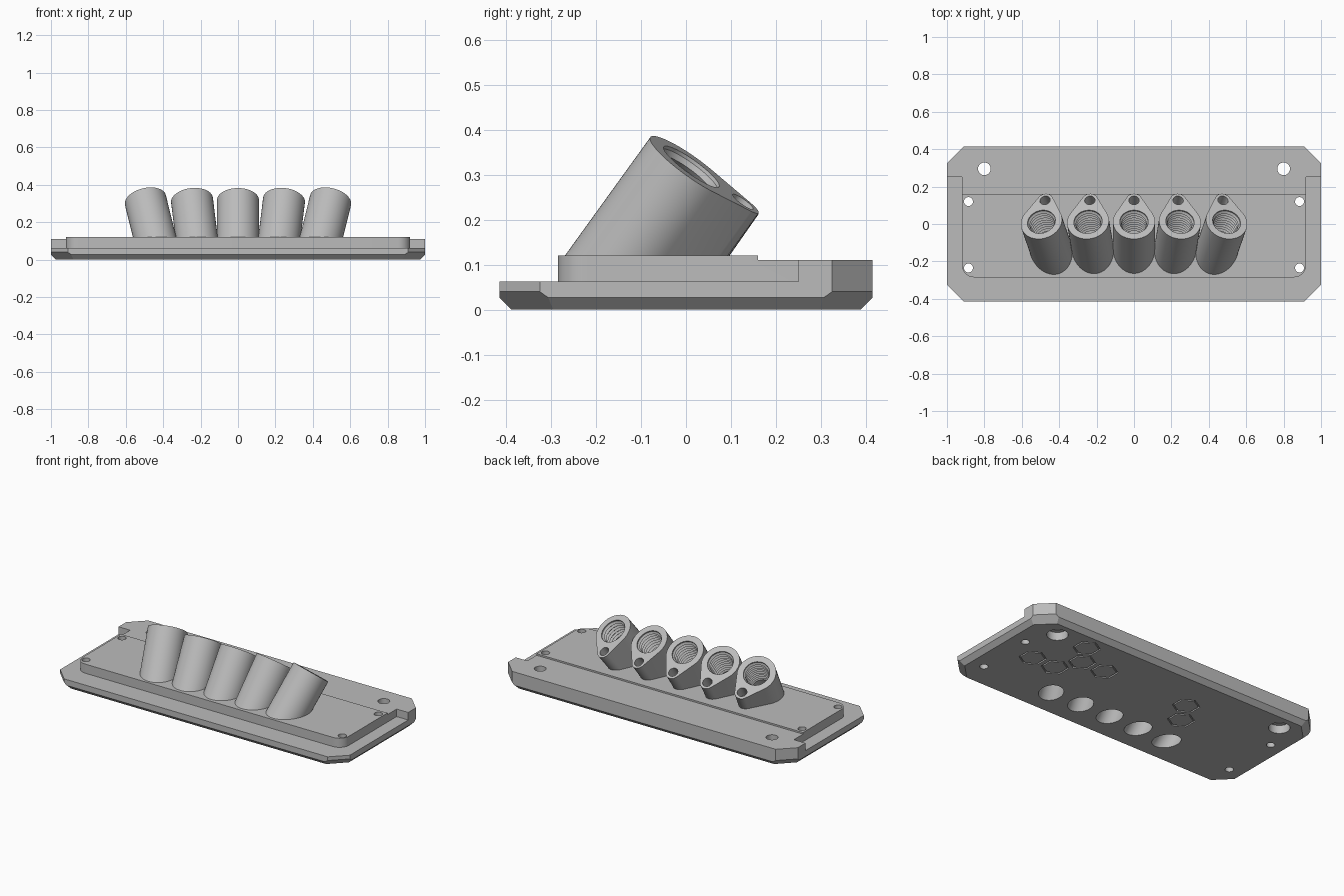
import bpy, bmesh, math
from mathutils import Matrix, Vector

if "Cube" in bpy.data.objects:
    bpy.data.objects.remove(bpy.data.objects["Cube"])

grey = bpy.data.materials.new("plain_grey")
grey.diffuse_color = (0.5, 0.5, 0.5, 1)
grey.use_nodes = True
grey.node_tree.nodes["Principled BSDF"].inputs["Base Color"].default_value = grey.diffuse_color


def make(name, bm):
    bmesh.ops.recalc_face_normals(bm, faces=bm.faces)
    me = bpy.data.meshes.new(name)
    bm.to_mesh(me)
    bm.free()
    ob = bpy.data.objects.new(name, me)
    bpy.context.collection.objects.link(ob)
    me.materials.append(grey)
    return ob


def prism(pts, z0, z1):
    """Closed outline extruded from z0 to z1."""
    bm = bmesh.new()
    f = bm.faces.new([bm.verts.new((x, y, z0)) for x, y in pts])
    top = bmesh.ops.extrude_face_region(bm, geom=[f])["geom"]
    bmesh.ops.translate(bm, vec=(0, 0, z1 - z0),
                        verts=[v for v in top if isinstance(v, bmesh.types.BMVert)])
    return bm


def arc(cx, cy, r, a0, a1, n):
    return [(cx + r * math.cos(math.radians(a0 + (a1 - a0) * i / n)),
             cy + r * math.sin(math.radians(a0 + (a1 - a0) * i / n))) for i in range(n + 1)]


def circle(cx, cy, r, n=32, turn=0):
    return arc(cx, cy, r, turn, turn + 360, n)[:-1]


def clip(bm, co, no):
    """Cut away everything beyond a plane and close the hole."""
    geom = bm.verts[:] + bm.edges[:] + bm.faces[:]
    cut = bmesh.ops.bisect_plane(bm, geom=geom, plane_co=co, plane_no=no, clear_outer=True)
    edges = [e for e in cut["geom_cut"] if isinstance(e, bmesh.types.BMEdge)]
    if edges:
        bmesh.ops.contextual_create(bm, geom=edges)


def cut(ob, bm, matrix=None):
    """Subtract a solid from an object, then drop the cutter."""
    if matrix:
        bm.transform(matrix)
    tool = make("cutter", bm)
    tool.hide_render = True
    mod = ob.modifiers.new("cut", "BOOLEAN")
    mod.operation, mod.solver, mod.object = "DIFFERENCE", "EXACT", tool
    bpy.context.view_layer.objects.active = ob
    bpy.ops.object.modifier_apply(modifier=mod.name)
    bpy.data.objects.remove(tool)


def lathe(profile, n=32):
    """Solid of revolution around z from (radius, z) points."""
    bm = bmesh.new()
    rings = [[bm.verts.new((x, y, z)) for x, y in circle(0, 0, r, n)] for r, z in profile]
    for a, b in zip(rings, rings[1:]):
        for i in range(n):
            bm.faces.new((a[i], a[(i + 1) % n], b[(i + 1) % n], b[i]))
    bm.faces.new(rings[0])
    bm.faces.new(rings[-1])
    return bm


# plate: box with cut corners and bevelled underside
W, D = 1.0, 0.415
bm = prism([(-W, -D), (W, -D), (W, D), (-W, D)], 0, 0.12)
for sx in (-1, 1):
    for sy in (-1, 1):
        clip(bm, (sx * W, sy * 0.325, 0.04), (sx, sy, 0))
        clip(bm, (sx * W, sy * 0.325, 0.04), (sx, sy, -math.sqrt(2)))
for s in (-1, 1):
    clip(bm, (s * W, 0, 0.027), (s, 0, -1))
    clip(bm, (0, s * D, 0.027), (0, s, -1))
plate = make("base_plate", bm)

# lowered rim around the front and sides of the raised platform
rim = [(-1.2, -0.6), (1.2, -0.6), (1.2, 0.25), (0.92, 0.25)]
rim += arc(0.855, -0.22, 0.065, 0, -90, 8) + arc(-0.855, -0.22, 0.065, -90, -180, 8)
rim += [(-0.92, 0.25), (-1.2, 0.25)]
cut(plate, prism(rim, 0.063, 0.3))
# slightly lower rear strip
cut(plate, prism([(-1.2, 0.16), (1.2, 0.16), (1.2, 0.6), (-1.2, 0.6)], 0.11, 0.3))

# screw holes, the rear pair counterbored from below
for s in (-1, 1):
    cut(plate, prism(circle(s * 0.8, 0.295, 0.034), -0.1, 0.3))
    cut(plate, prism(circle(s * 0.8, 0.295, 0.06), -0.1, 0.05))
    for y in (0.12, -0.235):
        cut(plate, prism(circle(s * 0.885, y, 0.024), -0.1, 0.3))

# hexagon outlines engraved underneath
for x, y in ((0.58, 0.285), (0.74, 0.012), (0.58, 0.012), (0.5, 0.15),
             (0.34, 0.15), (-0.25, 0.15), (-0.33, 0.012)):
    bm = bmesh.new()
    rings = [[bm.verts.new((px, py, z)) for px, py in circle(x, y, r, 6, 30)]
             for r, z in ((0.078, -0.02), (0.078, 0.008), (0.068, 0.008), (0.068, -0.02))]
    for k in range(4):
        a, b = rings[k], rings[(k + 1) % 4]
        for i in range(6):
            bm.faces.new((a[i], a[(i + 1) % 6], b[(i + 1) % 6], b[i]))
    cut(plate, bm)

# teardrop tube outline: large barrel plus small lobe towards +y
R, r, gap = 0.1125, 0.043, 0.14
b = math.degrees(math.asin((R - r) / gap))
outline = arc(0, 0, R, 180 - b, 360 + b, 40) + arc(0, gap, r, b, 180 - b, 14)

# threaded bore profile, running from below the plate to above the mouth
bore = [(0.068, -0.6), (0.068, -0.2)]
for i in range(9):
    bore += [(0.076, -0.19 + i * 0.02), (0.066, -0.18 + i * 0.02)]
bore += [(0.076, -0.008), (0.076, 0.1)]

# five tubes fanned outwards and leaning back
for i, x in enumerate((-0.495, -0.246, 0, 0.246, 0.495)):
    place = (Matrix.Translation((x, 0.012, 0.318))
             @ Matrix.Rotation(math.radians((i - 2) * 7), 4, "Y")
             @ Matrix.Rotation(math.radians(-35), 4, "X"))
    bm = prism(outline, -0.5, 0)
    bm.transform(place)
    clip(bm, (0, 0, 0.118), (0, 0, -1))
    tube = make("tube_%d" % (i + 1), bm)
    cut(tube, lathe(bore), place)
    cut(tube, prism(circle(0, gap, 0.028, 24), -0.09, 0.1), place)
    # bore continues out through the underside of the plate
    lower = lathe([(0.068, -0.6), (0.068, -0.1)])
    lower.transform(place)
    clip(lower, (0, 0, 0.119), (0, 0, 1))
    cut(plate, lower)

for ob in bpy.context.collection.objects:
    bpy.ops.object.select_all(action="DESELECT")
    ob.select_set(True)
    bpy.context.view_layer.objects.active = ob
    bpy.ops.object.shade_smooth_by_angle(angle=math.radians(30))
